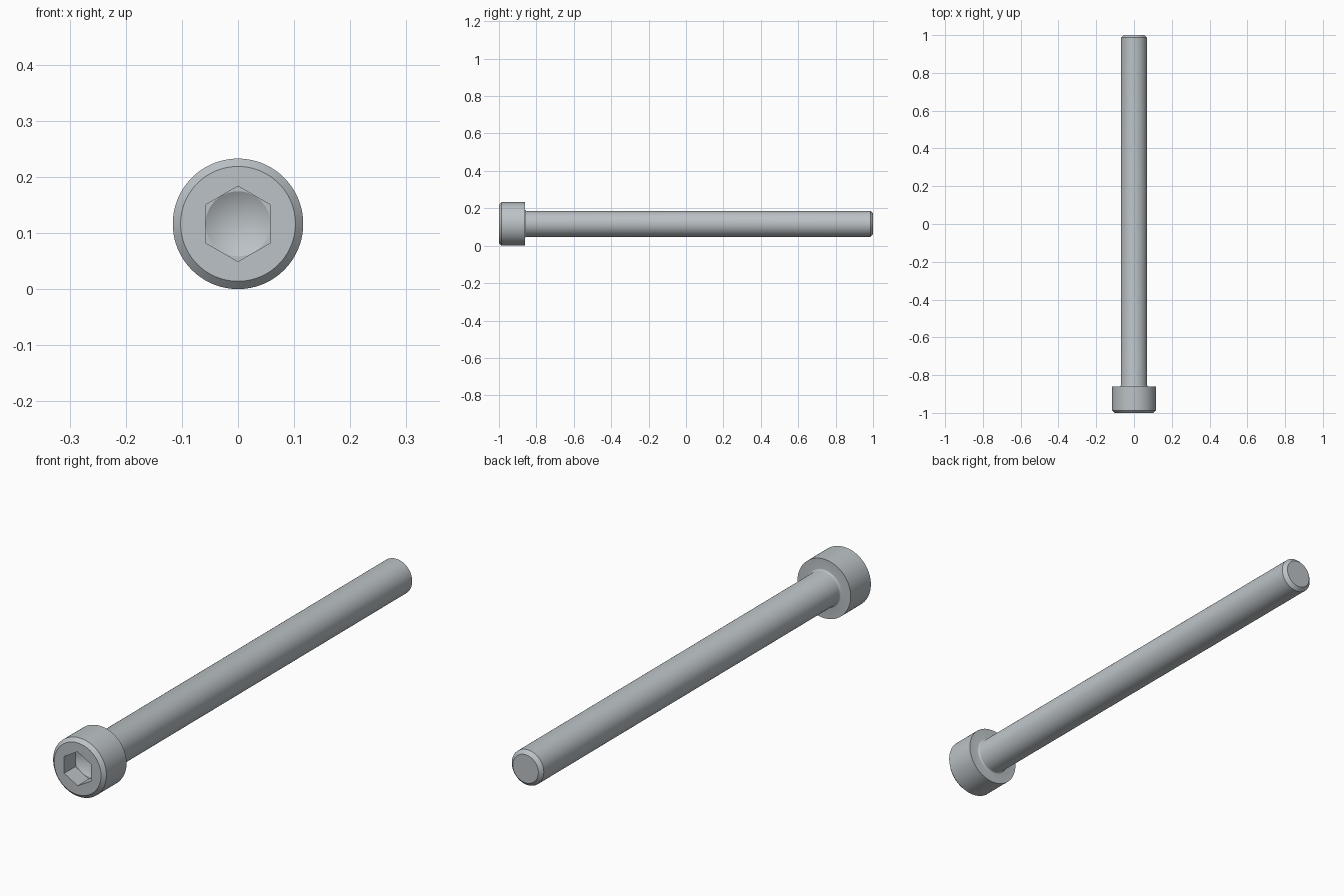
import bpy
import bmesh
from math import cos, sin, pi, radians, sqrt, tan

cube = bpy.data.objects.get("Cube")
if cube:
    bpy.data.objects.remove(cube, do_unlink=True)

MM = 2 / 86              # bolt is 86 units long in its own scale
HEAD_R, SHAFT_R = 5 * MM, 3 * MM
HEAD_L, CHAMFER, FILLET = 6 * MM, 0.6 * MM, 0.3 * MM
HEX_R = 5 * MM / sqrt(3)
SOCKET = 3 * MM
SIDES = 96

steel = bpy.data.materials.new("steel grey")
steel.use_nodes = True
steel.diffuse_color = (0.50, 0.54, 0.565, 1)
bsdf = steel.node_tree.nodes["Principled BSDF"]
bsdf.inputs["Base Color"].default_value = steel.diffuse_color


def lathe(name, profile, sides):
    """Revolve (y, radius) points around the bolt axis; zero radius makes a tip."""
    bm = bmesh.new()
    rings = []
    for y, r in profile:
        if r == 0:
            rings.append([bm.verts.new((0, y, HEAD_R))])
        else:
            rings.append([bm.verts.new((r * sin(2 * pi * i / sides), y,
                                        HEAD_R + r * cos(2 * pi * i / sides)))
                          for i in range(sides)])
    for a, b in zip(rings, rings[1:]):
        for i in range(sides):
            j = (i + 1) % sides
            if len(b) == 1:
                bm.faces.new((a[i], a[j], b[0]))
            else:
                bm.faces.new((a[i], a[j], b[j], b[i]))
    for ring in (rings[0], rings[-1]):
        if len(ring) > 1:
            bm.faces.new(ring)
    bmesh.ops.recalc_face_normals(bm, faces=bm.faces)
    mesh = bpy.data.meshes.new(name)
    bm.to_mesh(mesh)
    bm.free()
    mesh.materials.append(steel)
    obj = bpy.data.objects.new(name, mesh)
    bpy.context.collection.objects.link(obj)
    return obj


# Head with chamfered rim, filleted neck, shaft with chamfered tip
shoulder = -1 + HEAD_L
neck = [(shoulder + FILLET * (1 - cos(t)), SHAFT_R + FILLET * (1 - sin(t)))
        for t in (pi / 2 * k / 4 for k in range(5))]
bolt = lathe("socket_head_bolt", [
    (-1, HEAD_R - CHAMFER), (-1 + CHAMFER, HEAD_R), (shoulder, HEAD_R),
    *neck,
    (1 - CHAMFER, SHAFT_R), (1, SHAFT_R - CHAMFER)], SIDES)

# Hexagonal socket and the drilled cone at its bottom
floor = -1 + SOCKET
drill_r = HEX_R * cos(pi / 6) * 0.995
cutters = [
    lathe("hex_cutter", [(-1.05, HEX_R), (floor, HEX_R)], 6),
    lathe("drill_cutter", [(-1.05, drill_r), (floor, drill_r),
                           (floor + drill_r / tan(radians(60)), 0)], SIDES)]

bpy.ops.object.select_all(action="DESELECT")
bpy.context.view_layer.objects.active = bolt
bolt.select_set(True)
for cutter in cutters:
    cutter.hide_render = True
    mod = bolt.modifiers.new(cutter.name, "BOOLEAN")
    mod.operation, mod.solver, mod.object = "DIFFERENCE", "EXACT", cutter
    bpy.ops.object.modifier_apply(modifier=mod.name)
    bpy.data.objects.remove(cutter, do_unlink=True)

bpy.ops.object.shade_smooth_by_angle(angle=radians(25))
